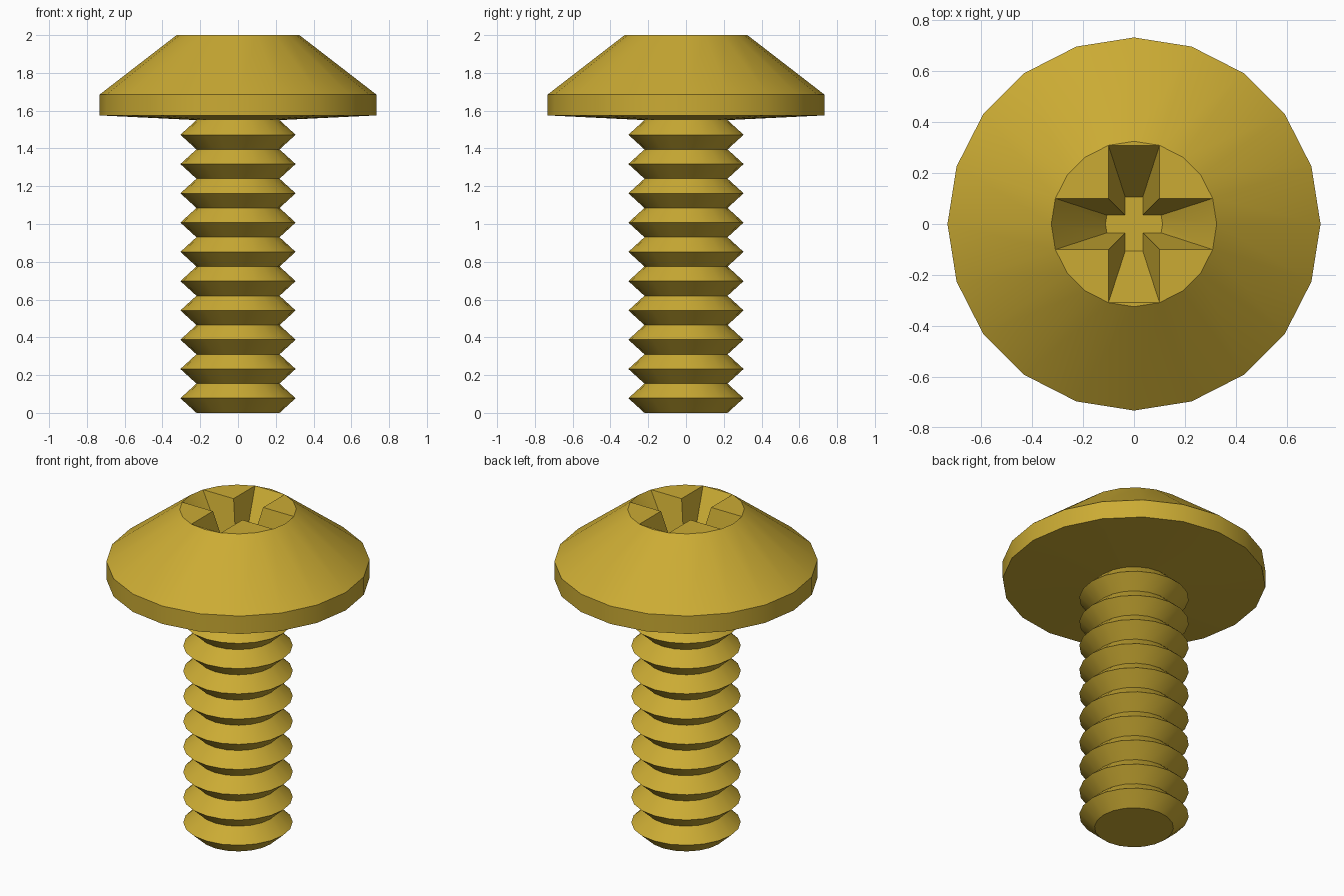
import bpy
import bmesh
import math

cube = bpy.data.objects.get("Cube")
if cube:
    bpy.data.objects.remove(cube, do_unlink=True)

SIDES = 20
TOP_Z = 2.0
TOP_R = 0.325
SHANK_TOP = 1.55
CORE_R, CREST_R = 0.22, 0.305
THREADS = 10
RECESS_DEPTH = 0.31

brass = bpy.data.materials.new("Brass")
brass.use_nodes = True
colour = (0.60, 0.41, 0.034, 1.0)
brass.diffuse_color = colour
brass.node_tree.nodes["Principled BSDF"].inputs["Base Color"].default_value = colour


def lathe(bm, profile):
    """Revolve (radius, z) points around z and return the rings of vertices."""
    rings = []
    for r, z in profile:
        angles = [2 * math.pi * k / SIDES for k in range(SIDES)]
        rings.append([bm.verts.new((r * math.cos(a), r * math.sin(a), z)) for a in angles])
    for low, high in zip(rings, rings[1:]):
        for k in range(SIDES):
            n = (k + 1) % SIDES
            bm.faces.new((low[k], low[n], high[n], high[k]))
    return rings


def finish(bm, name):
    mesh = bpy.data.meshes.new(name)
    bm.to_mesh(mesh)
    bm.free()
    mesh.materials.append(brass)
    obj = bpy.data.objects.new(name, mesh)
    bpy.context.collection.objects.link(obj)
    bpy.ops.object.select_all(action="DESELECT")
    obj.select_set(True)
    bpy.context.view_layer.objects.active = obj
    bpy.ops.object.shade_smooth_by_angle(angle=math.radians(30))


# Threaded shank: stacked V-shaped ridges with a flat end
bm = bmesh.new()
pitch = SHANK_TOP / THREADS
profile = [(CORE_R, 0.0)]
for i in range(THREADS):
    profile += [(CREST_R, (i + 0.5) * pitch), (CORE_R, (i + 1) * pitch)]
rings = lathe(bm, profile)
bm.faces.new(rings[0][::-1])
finish(bm, "threaded_shank")

# Head: slightly dished underside, short rim and cone
bm = bmesh.new()
rings = lathe(bm, [(CORE_R, SHANK_TOP), (0.733, 1.575), (0.733, 1.685), (TOP_R, TOP_Z)])
rim = rings[-1]

# Flat top quadrants left between the arms of the cross recess
half = TOP_R * math.sin(math.radians(18))
cross = []
for q in range(4):
    a = math.radians(45 + 90 * q)
    d = half * math.sqrt(2)
    corner = bm.verts.new((d * math.cos(a), d * math.sin(a), TOP_Z))
    bm.faces.new([corner] + [rim[5 * q + k] for k in (1, 2, 3, 4)])
    arm = [rim[5 * q - 1], rim[5 * q], rim[5 * q + 1]]
    if q % 2:
        # straight arm end with a thin sliver of flat top outside it
        bm.faces.new(arm)
        arm.pop(1)
    cross += arm + [corner]

# Tapered recess walls and floor
floor = [bm.verts.new((v.co.x * 0.345, v.co.y * 0.345, TOP_Z - RECESS_DEPTH)) for v in cross]
count = len(cross)
for k in range(count):
    n = (k + 1) % count
    bm.faces.new((floor[k], floor[n], cross[n], cross[k])[::-1])
bm.faces.new(floor)
bm.normal_update()
# Recess walls face the axis of the cross, floor faces up
for f in bm.faces:
    if all(v in floor for v in f.verts) and f.normal.z < 0:
        f.normal_flip()
    elif any(v in floor for v in f.verts) and f.normal.z < 0:
        f.normal_flip()
finish(bm, "head")
